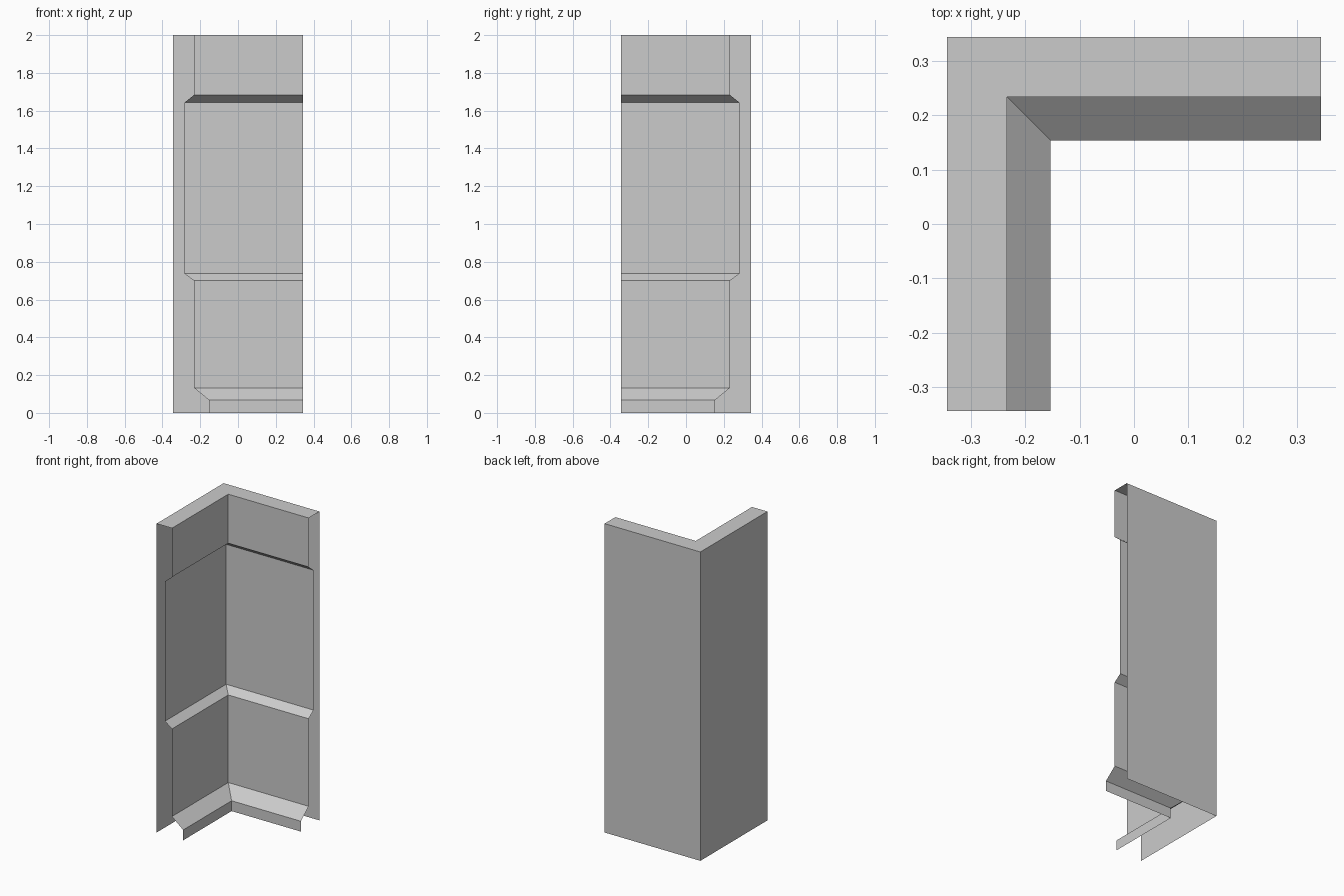
import bpy
import bmesh

cube = bpy.data.objects.get("Cube")
if cube:
    bpy.data.objects.remove(cube, do_unlink=True)

# Plain grey plaster
plaster = bpy.data.materials.new("plain grey")
plaster.use_nodes = True
grey = (0.6, 0.6, 0.6, 1)
plaster.diffuse_color = grey
plaster.node_tree.nodes["Principled BSDF"].inputs["Base Color"].default_value = grey

HALF = 0.343  # half the footprint

# Wall section: distance in from the outer face, height
profile = [(0, 0), (0, 2), (0.11, 2), (0.11, 1.683), (0.06, 1.643), (0.06, 0.737),
           (0.11, 0.70), (0.11, 0.133), (0.19, 0.067), (0.19, 0)]

# Sweep the open section along both legs, mitred at the inside corner
bm = bmesh.new()
stations = []
for place in (lambda d: (d - HALF, -HALF),
              lambda d: (d - HALF, HALF - d),
              lambda d: (HALF, HALF - d)):
    stations.append([bm.verts.new((*place(d), z)) for d, z in profile])
for a, b in zip(stations, stations[1:]):
    for i in range(len(profile) - 1):
        bm.faces.new((a[i], a[i + 1], b[i + 1], b[i]))

# Make the top rim face up and everything else follow it
bm.normal_update()
rim = max(bm.faces, key=lambda f: f.calc_center_median().z)
if rim.normal.z < 0:
    bmesh.ops.reverse_faces(bm, faces=bm.faces[:])

mesh = bpy.data.meshes.new("corner_wall")
bm.to_mesh(mesh)
bm.free()
mesh.materials.append(plaster)
bpy.context.collection.objects.link(bpy.data.objects.new("corner_wall", mesh))
